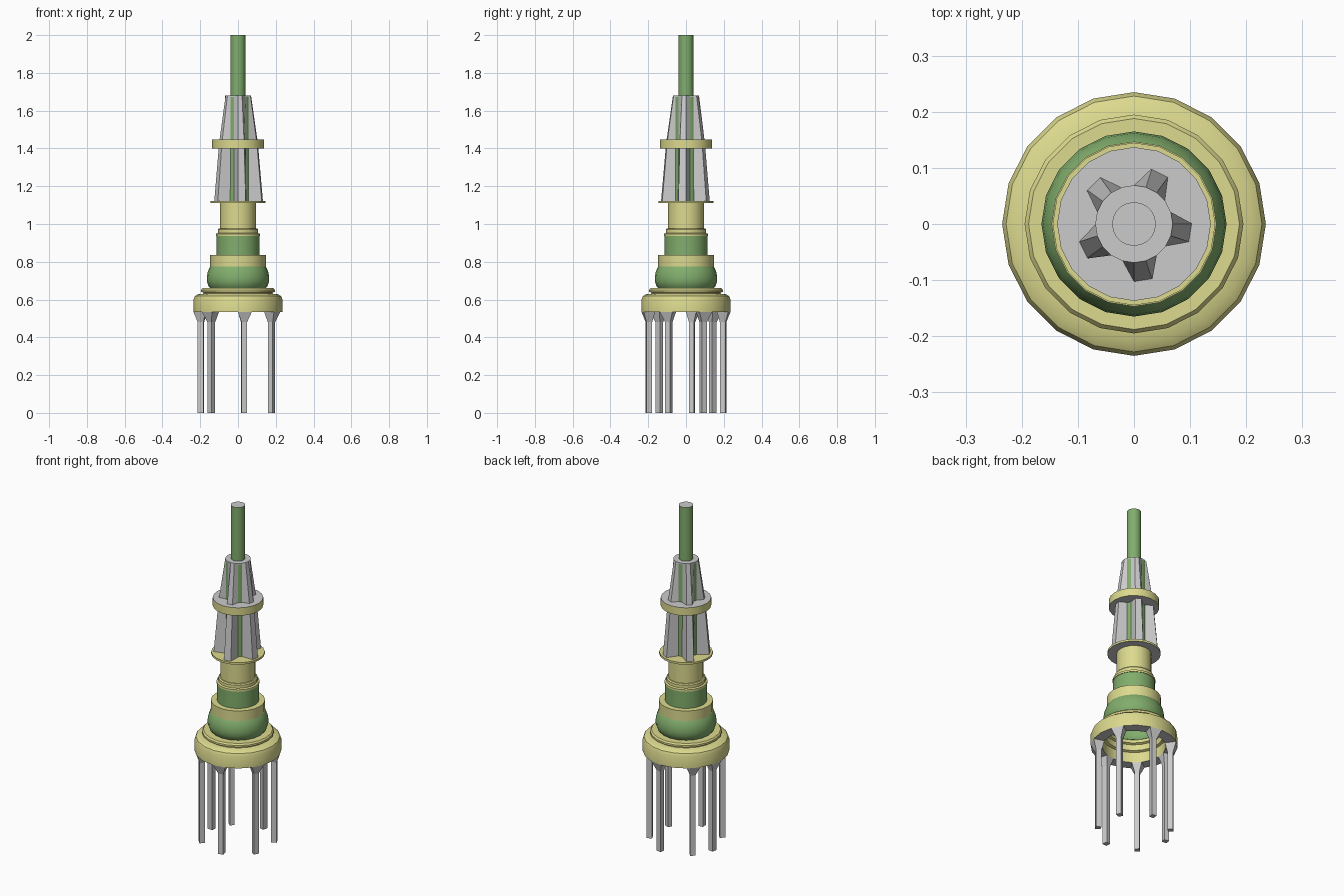
import bpy, bmesh
from math import sin, cos, radians

if "Cube" in bpy.data.objects:
    bpy.data.objects.remove(bpy.data.objects["Cube"])

N = 20  # sides of every turned part


def material(name, rgb):
    m = bpy.data.materials.new(name)
    m.diffuse_color = (*rgb, 1)
    m.use_nodes = True
    m.node_tree.nodes["Principled BSDF"].inputs["Base Color"].default_value = m.diffuse_color
    return m


YELLOW = material("yellow", (0.72, 0.70, 0.27))
GREEN = material("green", (0.22, 0.42, 0.15))


def finish(name, bm, mat, smooth):
    me = bpy.data.meshes.new(name)
    bm.to_mesh(me)
    bm.free()
    ob = bpy.data.objects.new(name, me)
    bpy.context.collection.objects.link(ob)
    if mat:
        me.materials.append(mat)
    if smooth:
        bpy.ops.object.select_all(action='DESELECT')
        ob.select_set(True)
        bpy.context.view_layer.objects.active = ob
        bpy.ops.object.shade_smooth_by_angle(angle=radians(30))
    return ob


def polar(r, deg, z):
    return (r * cos(radians(deg)), r * sin(radians(deg)), z)


def lathe(name, profile, mat=None, smooth=True):
    """Turn (radius, z) points; outside runs bottom to top."""
    bm = bmesh.new()
    rings = [[bm.verts.new(polar(r, 360 * i / N, z)) for i in range(N)] if r
             else [bm.verts.new((0, 0, z))] * N for r, z in profile]
    for a, b in zip(rings, rings[1:]):
        for i in range(N):
            j = (i + 1) % N
            quad = dict.fromkeys((a[i], a[j], b[j], b[i]))
            bm.faces.new(list(quad))
    return finish(name, bm, mat, smooth)


# Flared base ring with its stepped hollow inside
lathe("base_ring", [(.145, .658), (.145, .64), (.158, .635), (.158, .60),
                    (.172, .595), (.172, .533)], YELLOW)
lathe("base_ring_underside", [(.172, .533), (.235, .533)])
lathe("base_ring_outside", [(.235, .533), (.235, .602), (.228, .618), (.212, .628),
                            (.182, .631), (.182, .637), (.195, .64), (.195, .651),
                            (.188, .66), (.145, .66)], YELLOW)

# Legs: every third face of the base underside, flaring down to a thin post
bm = bmesh.new()
for k in range(7):
    mid = 171 + 54 * k
    face = [(.172, mid - 9), (.235, mid - 9), (.235, mid + 9), (.172, mid + 9)]
    post = [(.184, mid - 4), (.214, mid - 4), (.214, mid + 4), (.184, mid + 4)]
    levels = [[bm.verts.new(polar(r, d, z)) for r, d in pts]
              for pts, z in ((post, 0), (post, .48), (face, .533))]
    for a, b in zip(levels, levels[1:]):
        for i in range(4):
            j = (i + 1) % 4
            bm.faces.new((a[i], a[j], b[j], b[i]))
    bm.faces.new(levels[0][::-1])
finish("legs", bm, None, False)

# Lower body
lathe("bulb", [(.145, .658), (.157, .673), (.164, .695), (.165, .715), (.162, .74),
               (.153, .765), (.145, .778)], GREEN)
lathe("bulb_collar", [(0, .77), (.147, .77), (.147, .835), (.113, .835)], YELLOW)
lathe("body_tube", [(.114, .833), (.114, .937)], GREEN)
lathe("stepped_collar", [(.112, .936), (.117, .936), (.117, .948), (.107, .952),
                         (.107, .97), (.102, .976), (.094, .976)], YELLOW)
lathe("neck", [(.095, .975), (.095, 1.111)], YELLOW)
lathe("neck_flange_underside", [(.095, 1.111), (.145, 1.111)])
lathe("neck_flange", [(.145, 1.111), (.145, 1.123), (.06, 1.123)], YELLOW)

# Core with five tapering fins made from the faces of the same 20-sided section
lathe("fin_core", [(.069, 1.12), (.0685, 1.675)], GREEN)
bm = bmesh.new()
for k in range(5):
    mid = -9 + 72 * k
    rows = []
    for tip, root, z in ((.132, .070, 1.122), (.105, .069, 1.43), (.069, .069, 1.68)):
        rows.append([bm.verts.new(polar(r, mid + d, z))
                     for r, d in ((root, -27), (tip, -9), (tip, 9), (root, 27))])
    for a, b in zip(rows, rows[1:]):
        for i in range(3):
            bm.faces.new((a[i], a[i + 1], b[i + 1], b[i]))
finish("fins", bm, None, False)
lathe("fin_cap", [(.069, 1.673), (.069, 1.68), (0, 1.68)])

# Ring around the fins: yellow rim, grey faces
lathe("fin_ring_underside", [(.06, 1.4), (.137, 1.4)])
lathe("fin_ring_rim", [(.137, 1.4), (.137, 1.447)], YELLOW)
lathe("fin_ring_top", [(.137, 1.447), (.06, 1.447)])

# Top rod
lathe("rod", [(.039, 1.67), (.039, 2.0)], GREEN)
lathe("rod_cap", [(.039, 2.0), (0, 2.0)])
